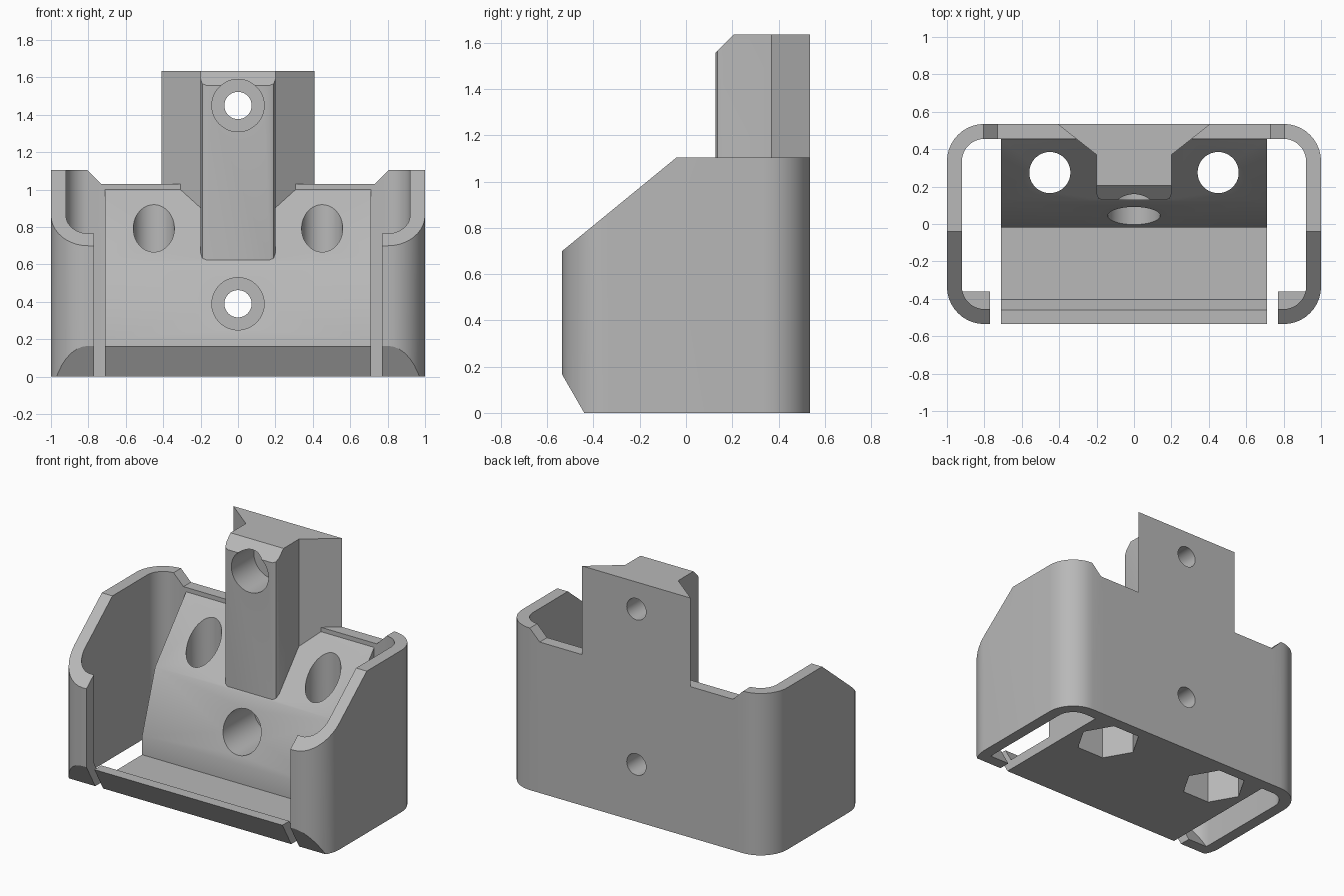
import bpy, bmesh, math

if "Cube" in bpy.data.objects:
    bpy.data.objects.remove(bpy.data.objects["Cube"])

grey = bpy.data.materials.new("light_grey")
grey.diffuse_color = (0.48, 0.48, 0.48, 1)
grey.use_nodes = True
grey.node_tree.nodes["Principled BSDF"].inputs["Base Color"].default_value = grey.diffuse_color


def prism(name, pts, axis, lo, hi):
    """Extrude a 2D outline along an axis; the other two axes keep their order."""
    def place(p, t):
        return {"x": (t, p[0], p[1]), "y": (p[0], t, p[1]), "z": (p[0], p[1], t)}[axis]
    bm = bmesh.new()
    a = [bm.verts.new(place(p, lo)) for p in pts]
    b = [bm.verts.new(place(p, hi)) for p in pts]
    bm.faces.new(a)
    bm.faces.new(b)
    n = len(pts)
    for i in range(n):
        j = (i + 1) % n
        bm.faces.new((a[i], a[j], b[j], b[i]))
    bmesh.ops.recalc_face_normals(bm, faces=bm.faces)
    me = bpy.data.meshes.new(name)
    bm.to_mesh(me)
    bm.free()
    me.materials.append(grey)
    ob = bpy.data.objects.new(name, me)
    bpy.context.collection.objects.link(ob)
    return ob


def combine(target, tool, op):
    """Apply an exact boolean and discard the tool."""
    mod = target.modifiers.new("bool", "BOOLEAN")
    mod.operation = op
    mod.solver = "EXACT"
    mod.object = tool
    bpy.context.view_layer.objects.active = target
    bpy.ops.object.modifier_apply(modifier=mod.name)
    bpy.data.objects.remove(tool)


def circle(cx, cy, r, n):
    return [(cx + r * math.cos(2 * math.pi * i / n), cy + r * math.sin(2 * math.pi * i / n))
            for i in range(n)]


def rounded(x, y, r, n=10):
    pts = []
    for k, (sx, sy) in enumerate(((1, 1), (-1, 1), (-1, -1), (1, -1))):
        for i in range(n + 1):
            t = math.pi / 2 * (k + i / n)
            pts.append((sx * (x - r) + r * math.cos(t), sy * (y - r) + r * math.sin(t)))
    return pts


# Outer shell: rounded tube trimmed to the side profile
body = prism("mount_body", rounded(1, 0.535, 0.2), "z", 0, 1.105)
side = [(-0.44, 0), (-0.535, 0.165), (-0.535, 0.7), (-0.04, 1.105),
        (-0.04, 1.3), (0.7, 1.3), (0.7, -0.1), (-0.44, -0.1)]
combine(body, prism("side_trim", side, "x", -1.2, 1.2), "INTERSECT")

# Hollow inside, keeping the wall thickness along the bottom chamfer
hollow = prism("hollow", rounded(0.92, 0.455, 0.12), "z", -0.2, 1.4)
inner = [(-0.36, 0), (-0.455, 0.165), (-0.6, 0.165), (-0.6, 1.5), (0.6, 1.5),
         (0.6, -0.3), (-0.36, -0.3)]
combine(hollow, prism("hollow_trim", inner, "x", -1.2, 1.2), "INTERSECT")
combine(body, hollow, "DIFFERENCE")

# Front opening between the hooks, and the lowered back edge
combine(body, prism("front_opening", [(-0.77, -0.1), (0.77, -0.1), (0.77, 1.4), (-0.77, 1.4)],
                    "y", -0.8, -0.2), "DIFFERENCE")
combine(body, prism("back_notch", [(-0.73, 1.03), (0.73, 1.03), (0.9, 1.2), (-0.9, 1.2)],
                    "y", 0.2, 0.8), "DIFFERENCE")

# Central sloped block with floor and front lip
block = [(-0.44, 0), (-0.535, 0.165), (-0.46, 0.165), (-0.405, 0.07), (-0.02, 0.07),
         (-0.02, 0.2), (0.12, 0.615), (0.45, 0.995), (0.472, 1.018), (0.5, 1.03),
         (0.535, 1.03), (0.535, 0)]
combine(body, prism("block", block, "x", -0.71, 0.71), "UNION")

# Upright post with flared back and softened front edges
half = [(0.41, 0.535), (0.2, 0.37), (0.2, 0.16), (0.191, 0.137), (0.17, 0.128)]
post = prism("post", half + [(-x, y) for x, y in reversed(half)], "z", 0.3, 1.635)
combine(post, prism("post_chamfer", [(0.0, 1.43), (0.3, 1.73), (0.0, 1.73)], "x", -0.6, 0.6),
        "DIFFERENCE")
combine(body, post, "UNION")

# Counterbored wall screw holes
for z in (0.39, 1.45):
    combine(body, prism("screw_hole", circle(0, z, 0.073, 32), "y", -0.3, 0.8), "DIFFERENCE")
    combine(body, prism("counterbore", circle(0, z, 0.14, 48), "y", -0.3, 0.37), "DIFFERENCE")

# Vertical bolt holes with hexagonal nut pockets underneath
for x in (-0.45, 0.45):
    combine(body, prism("bolt_hole", circle(x, 0.275, 0.11, 40), "z", -0.2, 1.4), "DIFFERENCE")
    combine(body, prism("nut_pocket", circle(x, 0.275, 0.21, 6), "z", -0.2, 0.3), "DIFFERENCE")

# Smooth the rounded walls, keep the edges crisp
bpy.ops.object.select_all(action="DESELECT")
body.select_set(True)
bpy.context.view_layer.objects.active = body
bpy.ops.object.shade_smooth_by_angle(angle=math.radians(25))
